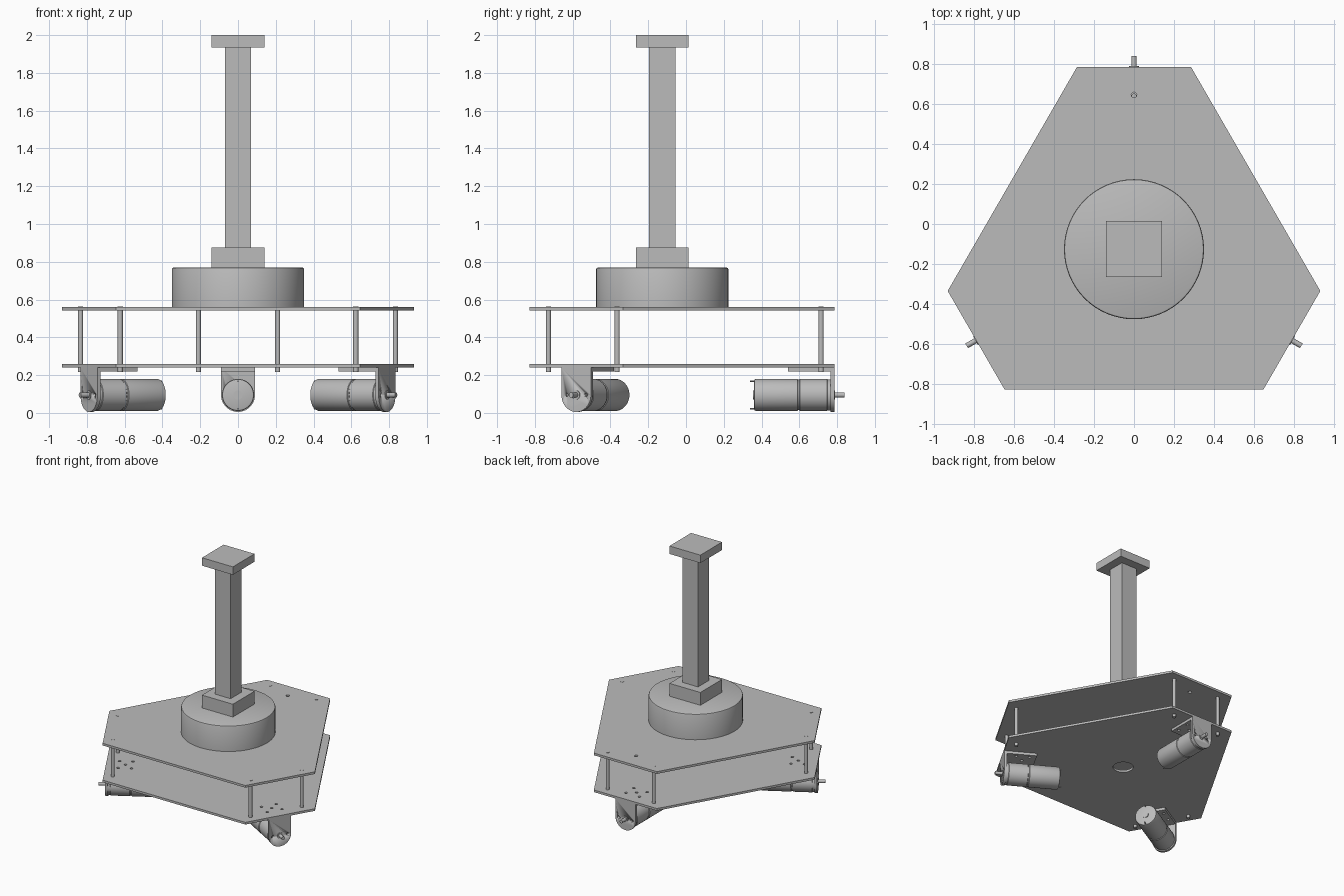
import bpy, bmesh
from math import pi, sin, cos, radians
from mathutils import Matrix, Vector

old = bpy.data.objects.get("Cube")
if old:
    bpy.data.objects.remove(old, do_unlink=True)

grey = bpy.data.materials.new("plain grey")
grey.use_nodes = True
grey.diffuse_color = (0.5, 0.5, 0.5, 1)
grey.node_tree.nodes["Principled BSDF"].inputs["Base Color"].default_value = (0.5, 0.5, 0.5, 1)

CY = -0.126                      # centre of the three-fold layout
AXLE_Z = 0.095                   # height of the motor axes
TURNS = {"back": 0, "left": -120, "right": 120}


def place(turn=0):
    return Matrix.Translation((0, CY, 0)) @ Matrix.Rotation(radians(turn), 4, 'Z')


def finish(name, bm, matrix, smooth=True):
    bmesh.ops.recalc_face_normals(bm, faces=bm.faces)
    bm.transform(matrix)
    mesh = bpy.data.meshes.new(name)
    bm.to_mesh(mesh)
    bm.free()
    mesh.materials.append(grey)
    ob = bpy.data.objects.new(name, mesh)
    bpy.context.collection.objects.link(ob)
    if smooth:
        bpy.ops.object.select_all(action='DESELECT')
        ob.select_set(True)
        bpy.context.view_layer.objects.active = ob
        bpy.ops.object.shade_smooth_by_angle(angle=radians(35))
    return ob


def prism(name, outline, direction, matrix, smooth=False):
    bm = bmesh.new()
    face = bm.faces.new([bm.verts.new(p) for p in outline])
    new = bmesh.ops.extrude_face_region(bm, geom=[face])["geom"]
    verts = [v for v in new if isinstance(v, bmesh.types.BMVert)]
    bmesh.ops.translate(bm, verts=verts, vec=Vector(direction))
    return finish(name, bm, matrix, smooth)


def box(name, x, y0, y1, z0, z1, matrix):
    outline = [(-x, y0, z0), (x, y0, z0), (x, y1, z0), (-x, y1, z0)]
    return prism(name, outline, (0, 0, z1 - z0), matrix)


def lathe(name, profile, matrix, sides=48):
    """Turn a (radius, height) profile round z, capping both ends."""
    bm = bmesh.new()
    rings = [[bm.verts.new((r * cos(2 * pi * i / sides), r * sin(2 * pi * i / sides), h))
              for i in range(sides)] for r, h in profile]
    for a, b in zip(rings, rings[1:]):
        for i in range(sides):
            j = (i + 1) % sides
            bm.faces.new((a[i], a[j], b[j], b[i]))
    bm.faces.new(rings[0])
    bm.faces.new(rings[-1])
    return finish(name, bm, matrix)


def rod(name, r, h0, h1, matrix, sides=20):
    return lathe(name, [(r, h0), (r, h1)], matrix, sides)


def cut(target, cutters):
    for c in cutters:
        mod = target.modifiers.new("hole", 'BOOLEAN')
        mod.operation = 'DIFFERENCE'
        mod.solver = 'EXACT'
        mod.object = c
        bpy.ops.object.select_all(action='DESELECT')
        bpy.context.view_layer.objects.active = target
        target.select_set(True)
        bpy.ops.object.modifier_apply(modifier=mod.name)
        bpy.data.objects.remove(c, do_unlink=True)


def holes(points, r, z0, z1, matrix):
    return [rod("hole_cutter", r, z0, z1, matrix @ Matrix.Translation((x, y, 0)), 16)
            for x, y in points]


# Two cut-corner triangular deck plates
corners = []
for turn in (0, 120, 240):
    rot = Matrix.Rotation(radians(turn), 4, 'Z')
    corners += [rot @ Vector((x, 0.911, 0)) for x in (0.285, -0.285)]


def deck(name, z):
    return prism(name, [p + Vector((0, 0, z)) for p in corners], (0, 0, 0.018), place())


top_deck = deck("top_deck", 0.542)
bottom_deck = deck("bottom_deck", 0.24)
cut(top_deck, holes([(0, 0.771)], 0.014, 0.5, 0.6, place()))
cut(bottom_deck, [rod("hole_cutter", 0.075, 0.2, 0.3, place(), 40)])

# Drum, post and square blocks
lathe("drum", [(0.35, 0.56), (0.35, 0.76), (0.347, 0.767), (0.34, 0.77)], place(), 64)
box("post_base", 0.14, -0.14, 0.14, 0.77, 0.875, place())
box("post", 0.07, -0.07, 0.07, 0.875, 1.935, place())
box("post_cap", 0.14, -0.14, 0.14, 1.935, 2.0, place())

MOUNTS = [(-0.06, 0.715), (0.06, 0.715), (-0.06, 0.815), (0.06, 0.815), (0, 0.765)]

for side, turn in TURNS.items():
    m = place(turn)
    # Pair of standoffs through both decks
    for x, tag in ((-0.21, "a"), (0.21, "b")):
        rod(f"{side}_standoff_{tag}", 0.0135, 0.216, 0.562,
            m @ Matrix.Translation((x, 0.841, 0)))
    cut(bottom_deck, holes(MOUNTS, 0.011, 0.2, 0.3, m))

    # Bracket: hanging plate with a round lower end, and a flange under the deck
    arc = [(0.09 * cos(a), 0.891, AXLE_Z + 0.09 * sin(a))
           for a in (-pi * i / 24 for i in range(25))]
    plate = prism(f"{side}_bracket_plate",
                  [(0.09, 0.891, 0.24)] + arc + [(-0.09, 0.891, 0.24)],
                  (0, 0.02, 0), m, True)
    flange = box(f"{side}_bracket_flange", 0.09, 0.665, 0.891, 0.219, 0.24, m)
    cut(flange, holes(MOUNTS, 0.011, 0.2, 0.3, m))

    # Motor, turned along the radial axis
    axis = m @ Matrix.Translation((0, 0, AXLE_Z)) @ Matrix.Rotation(-pi / 2, 4, 'X')
    cut(plate, [rod("hole_cutter", 0.01, 0.88, 0.93,
                    axis @ Matrix.Translation((x, 0, 0)), 16) for x in (-0.06, 0.06)])
    lathe(f"{side}_motor", [(0.074, 0.486), (0.082, 0.489), (0.085, 0.497),
                            (0.085, 0.715), (0.081, 0.718), (0.081, 0.726),
                            (0.085, 0.729), (0.085, 0.872), (0.082, 0.875),
                            (0.082, 0.891)], axis)
    rod(f"{side}_motor_end_boss", 0.024, 0.48, 0.49, axis)
    rod(f"{side}_shaft_collar", 0.024, 0.89, 0.915, axis)
    rod(f"{side}_shaft", 0.0135, 0.89, 0.966, axis)
    for y, tag in ((-0.073, "upper"), (0.073, "lower")):
        rod(f"{side}_{tag}_terminal", 0.004, 0.465, 0.5,
            axis @ Matrix.Translation((0, y, 0)), 8)
